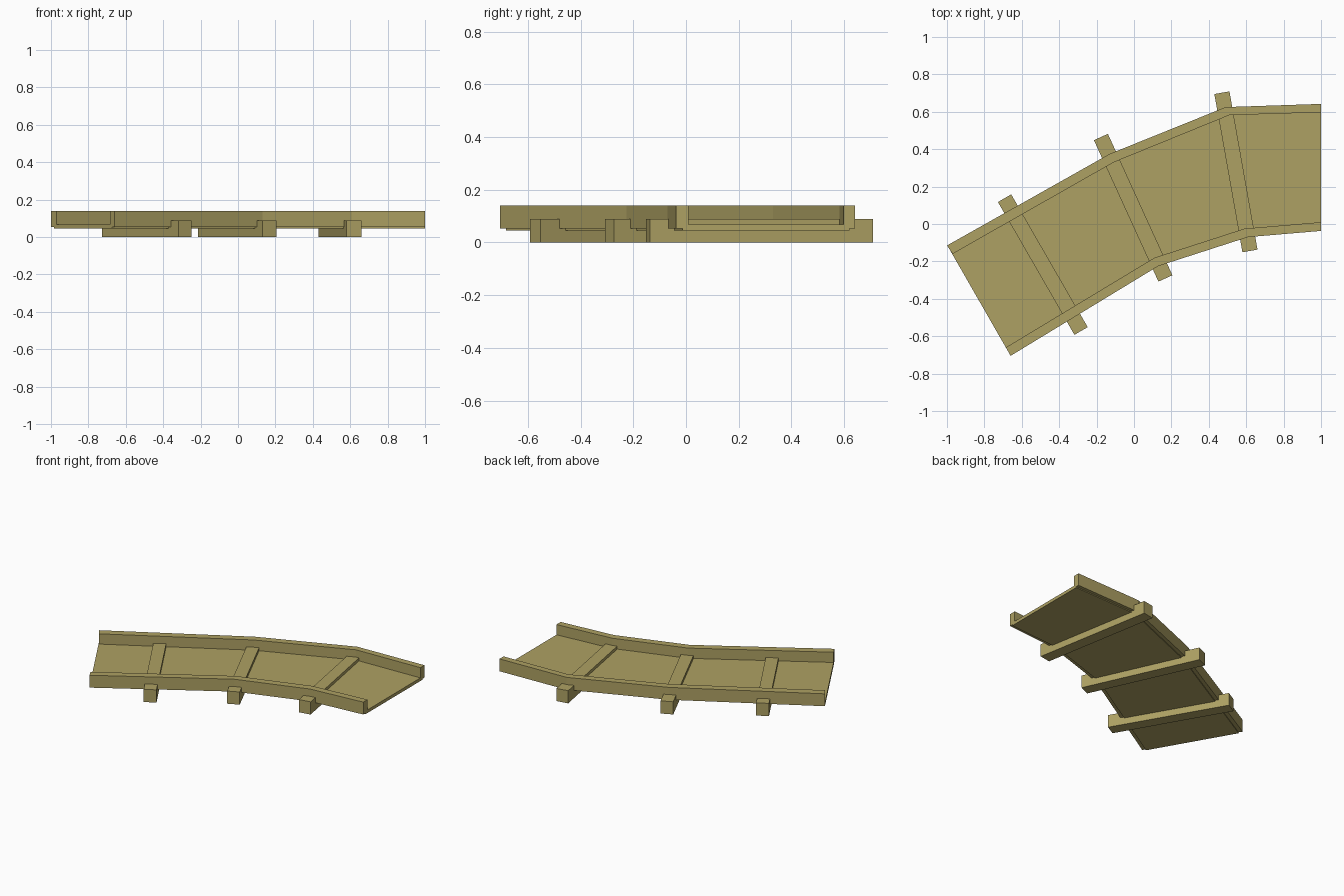
import bpy, bmesh
from mathutils import Vector

cube = bpy.data.objects.get("Cube")
if cube:
    bpy.data.objects.remove(cube, do_unlink=True)

khaki = bpy.data.materials.new("khaki_wood")
khaki.use_nodes = True
color = (0.42, 0.355, 0.125, 1)
khaki.diffuse_color = color
khaki.node_tree.nodes["Principled BSDF"].inputs["Base Color"].default_value = color


def prism(name, outline, bottom, top):
    """Extrude a flat plan outline from bottom to top."""
    bm = bmesh.new()
    face = bm.faces.new([bm.verts.new((x, y, bottom)) for x, y in outline])
    up = bmesh.ops.extrude_face_region(bm, geom=[face])["geom"]
    bmesh.ops.translate(bm, vec=(0, 0, top - bottom),
                        verts=[v for v in up if isinstance(v, bmesh.types.BMVert)])
    bmesh.ops.recalc_face_normals(bm, faces=bm.faces)
    mesh = bpy.data.meshes.new(name)
    bm.to_mesh(mesh)
    bm.free()
    mesh.materials.append(khaki)
    obj = bpy.data.objects.new(name, mesh)
    bpy.context.collection.objects.link(obj)


def midway(a, b):
    return [Vector(p).lerp(Vector(q), 0.5) for p, q in zip(a, b)]


# Plan lines of the bending track edges
back_outer = [(-1, -0.115), (-0.13, 0.375), (0.49, 0.625), (1, 0.642)]
back_inner = [(-0.97, -0.16), (-0.108, 0.33), (0.51, 0.582), (1, 0.597)]
front_outer = [(-0.66, -0.705), (0.13, -0.225), (0.61, -0.07), (1, -0.037)]
front_inner = [(-0.685, -0.66), (0.11, -0.18), (0.59, -0.025), (1, 0.01)]

# Side rails
prism("back_rail", back_outer + back_inner[::-1], 0.053, 0.14)
prism("front_rail", front_outer + front_inner[::-1], 0.053, 0.14)

# Floor, tucked halfway under the rails
prism("floor", midway(back_outer, back_inner) + midway(front_outer, front_inner)[::-1],
      0.046, 0.068)

# Cross beams that rise slightly through the floor
beams = [((-0.692, 0.138), (-0.283, -0.572)),
         ((-0.177, 0.465), (0.168, -0.291)),
         ((0.47, 0.702), (0.62, -0.144))]
for i, (a, b) in enumerate(beams):
    a, b = Vector(a), Vector(b)
    side = (b - a).orthogonal().normalized() * 0.041
    prism(f"cross_beam_{i + 1}", [a + side, b + side, b - side, a - side], 0, 0.089)
